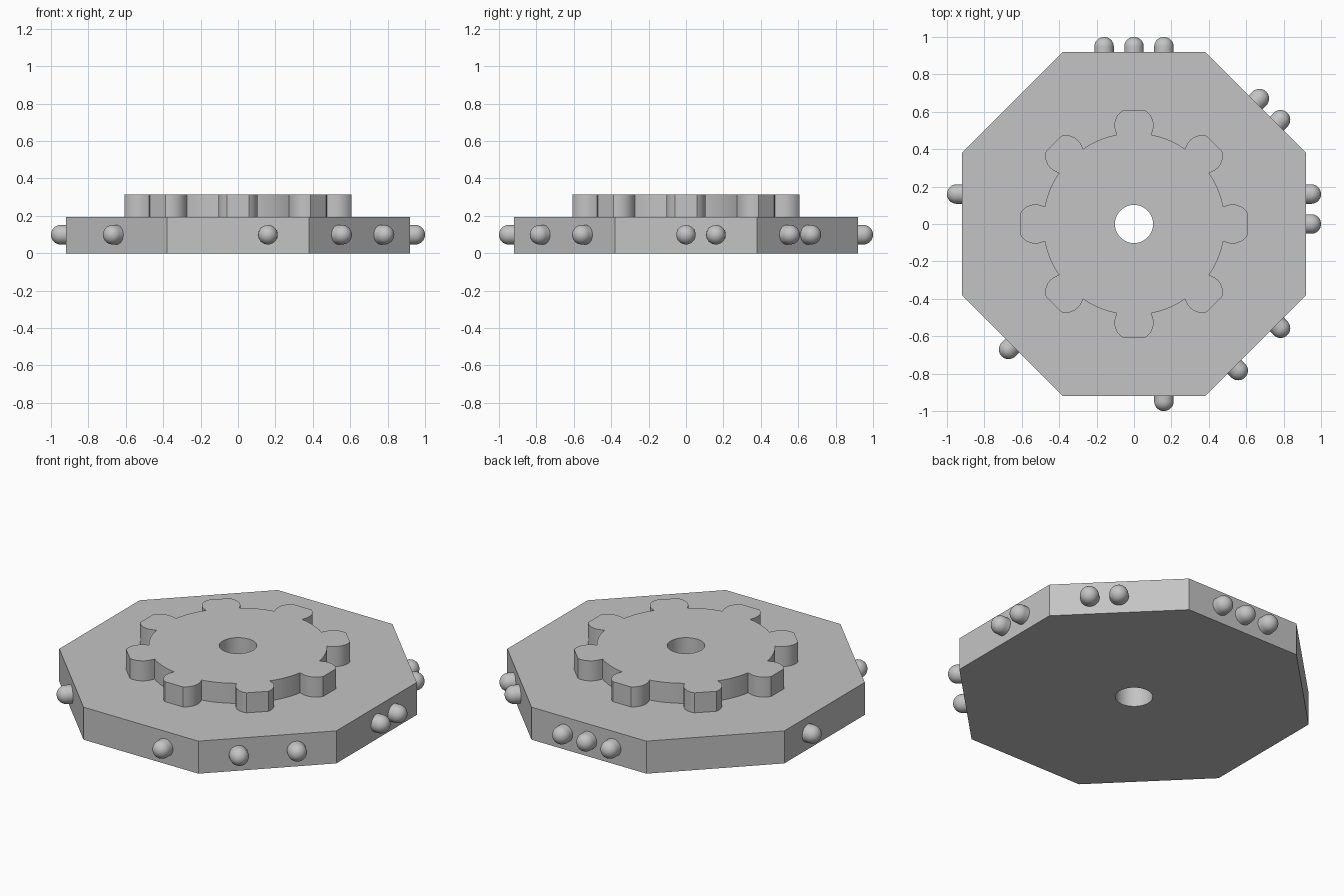
import bpy
import bmesh
from math import sin, cos, pi, radians
from mathutils import Matrix, Vector

if "Cube" in bpy.data.objects:
    bpy.data.objects.remove(bpy.data.objects["Cube"], do_unlink=True)

APOTHEM = 0.919
BASE_TOP = 0.195
GEAR_TOP = 0.315
HOLE_R = 0.102
PIN_R = 0.052
PIN_STEP = 0.16

grey = bpy.data.materials.new("plain grey")
grey.use_nodes = True
colour = (0.55, 0.55, 0.55, 1)
grey.diffuse_color = colour
grey.node_tree.nodes["Principled BSDF"].inputs["Base Color"].default_value = colour


def finish(bm, name, angle):
    bmesh.ops.recalc_face_normals(bm, faces=bm.faces)
    mesh = bpy.data.meshes.new(name)
    bm.to_mesh(mesh)
    bm.free()
    mesh.materials.append(grey)
    obj = bpy.data.objects.new(name, mesh)
    bpy.context.collection.objects.link(obj)
    bpy.ops.object.select_all(action="DESELECT")
    obj.select_set(True)
    bpy.context.view_layer.objects.active = obj
    bpy.ops.object.shade_smooth_by_angle(angle=radians(angle))
    return obj


def ring(radius, count, phase=0.0):
    return [(radius * cos(phase + 2 * pi * i / count),
             radius * sin(phase + 2 * pi * i / count)) for i in range(count)]


def bored_plate(name, outline, z0, z1):
    """Extrude an outline with a round bore through its centre."""
    bm = bmesh.new()
    for loop in (outline, ring(HOLE_R, 48)):
        verts = [bm.verts.new((x, y, z0)) for x, y in loop]
        for a, b in zip(verts, verts[1:] + verts[:1]):
            bm.edges.new((a, b))
    bmesh.ops.triangle_fill(bm, edges=bm.edges[:], use_beauty=True, normal=(0, 0, 1))
    result = bmesh.ops.extrude_face_region(bm, geom=bm.faces[:], use_keep_orig=True)
    top = [v for v in result["geom"] if isinstance(v, bmesh.types.BMVert)]
    bmesh.ops.translate(bm, verts=top, vec=(0, 0, z1 - z0))
    return finish(bm, name, 30)


# Octagonal base
bored_plate("octagonal_base", ring(APOTHEM / cos(pi / 8), 8, pi / 8), 0, BASE_TOP)

# Gear: half a tooth as (distance out, half width), mirrored and repeated
half_tooth = [(0.476, 0.092), (0.492, 0.098), (0.51, 0.103), (0.53, 0.105),
              (0.552, 0.102), (0.575, 0.092), (0.594, 0.077), (0.607, 0.06)]
tooth = [(r, -w) for r, w in half_tooth] + [(r, w) for r, w in reversed(half_tooth)]
gear = []
for k in range(8):
    a = k * pi / 4
    gear += [(r * cos(a) - w * sin(a), r * sin(a) + w * cos(a)) for r, w in tooth]
    # root arc up to the next tooth
    start, end = radians(10.9), pi / 4 - radians(10.9)
    for i in range(1, 6):
        t = a + start + (end - start) * i / 6
        gear.append((0.486 * cos(t), 0.486 * sin(t)))
bored_plate("gear", gear, BASE_TOP, GEAR_TOP)


# Round-headed pins: a turned profile pointing out of a side
def pin(name, angle, offset):
    bm = bmesh.new()
    profile = [(0, -0.04), (PIN_R, -0.04)]
    profile += [(PIN_R * cos(i * pi / 20), PIN_R * sin(i * pi / 20)) for i in range(11)]
    verts = [bm.verts.new((x, 0, z)) for x, z in profile]
    edges = [bm.edges.new(pair) for pair in zip(verts, verts[1:])]
    bmesh.ops.spin(bm, geom=verts + edges, cent=(0, 0, 0), axis=(0, 0, 1),
                   angle=2 * pi, steps=32)
    bmesh.ops.remove_doubles(bm, verts=bm.verts[:], dist=0.0005)
    place = (Matrix.Rotation(angle, 4, "Z")
             @ Matrix.Translation(Vector((1 - PIN_R, offset, 0.099)))
             @ Matrix.Rotation(pi / 2, 4, "Y"))
    bmesh.ops.transform(bm, matrix=place, verts=bm.verts[:])
    finish(bm, name, 40)


# Pin slots used on each side, counted anticlockwise from +x
slots = {0: (0, 1), 1: (-1, 0), 2: (-1, 0, 1), 4: (-1,), 5: (0,), 6: (1,), 7: (-1, 1)}
for side, used in slots.items():
    for n, slot in enumerate(used, 1):
        pin(f"side_{side + 1}_pin_{n}", side * pi / 4, slot * PIN_STEP)
